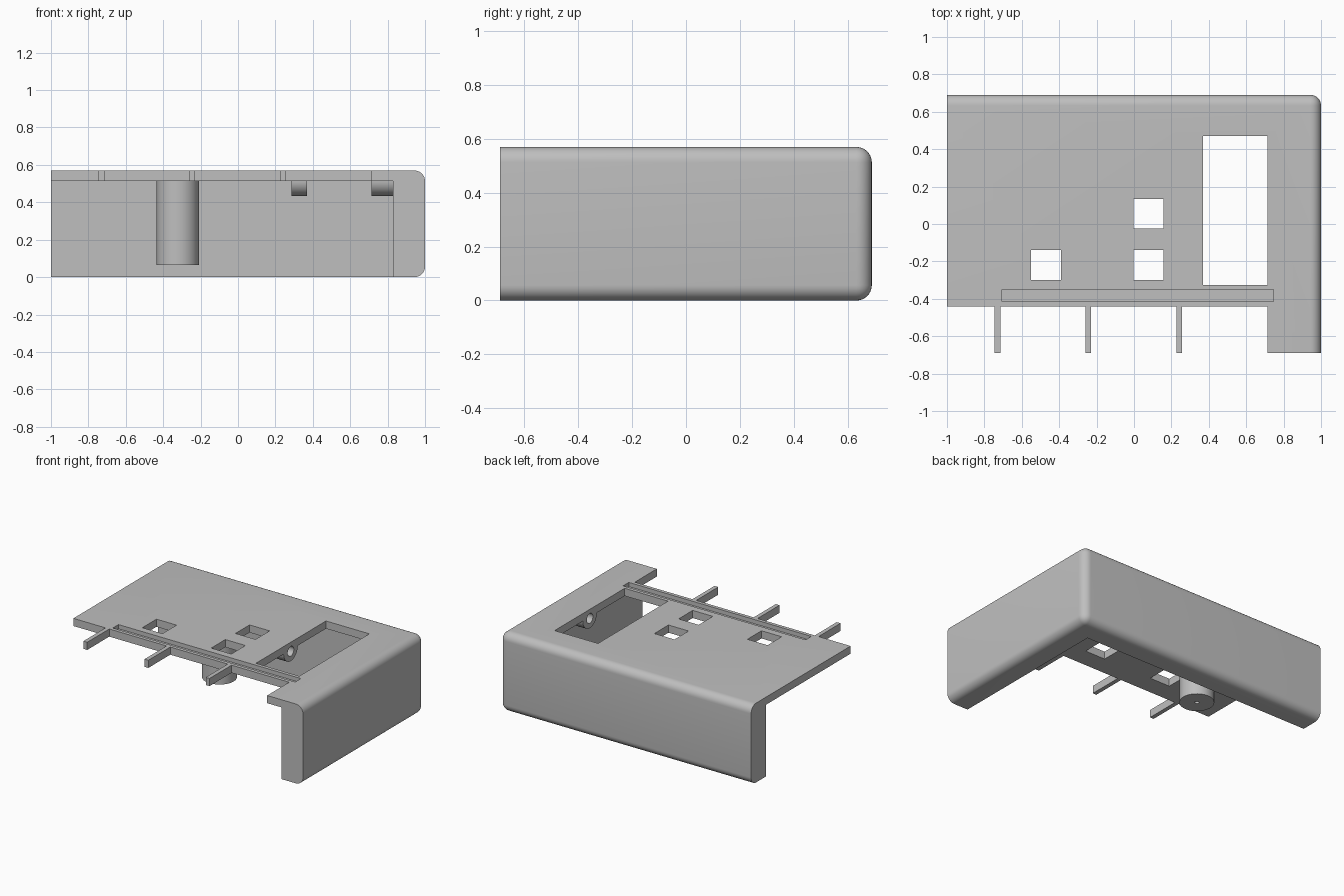
import bpy, bmesh, math
from mathutils import Matrix, Vector

if "Cube" in bpy.data.objects:
    bpy.data.objects.remove(bpy.data.objects["Cube"], do_unlink=True)

GREY = (0.52, 0.52, 0.52, 1.0)
grey = bpy.data.materials.new("plain_grey")
grey.use_nodes = True
grey.diffuse_color = GREY
grey.node_tree.nodes["Principled BSDF"].inputs["Base Color"].default_value = GREY

# Main dimensions
HALF_Y, TOP, UNDER = 0.69, 0.57, 0.515
WALL_X, WALL_Y, FRONT = 0.83, 0.52, -0.44


def finish(name, bm):
    mesh = bpy.data.meshes.new(name)
    bm.to_mesh(mesh)
    bm.free()
    mesh.materials.append(grey)
    obj = bpy.data.objects.new(name, mesh)
    bpy.context.collection.objects.link(obj)
    return obj


def box_bm(x0, x1, y0, y1, z0, z1):
    bm = bmesh.new()
    size = Matrix.Diagonal((x1 - x0, y1 - y0, z1 - z0, 1))
    centre = Matrix.Translation(((x0 + x1) / 2, (y0 + y1) / 2, (z0 + z1) / 2))
    bmesh.ops.create_cube(bm, size=1, matrix=centre @ size)
    return bm


def box(name, *bounds):
    return finish(name, box_bm(*bounds))


def cylinder(name, centre, radius, length, along_x=False):
    bm = bmesh.new()
    turn = Matrix.Rotation(math.pi / 2 if along_x else 0, 4, 'Y')
    bmesh.ops.create_cone(bm, cap_ends=True, segments=48, radius1=radius,
                          radius2=radius, depth=length,
                          matrix=Matrix.Translation(centre) @ turn)
    return finish(name, bm)


def cut(obj, cutter, keep=False):
    mod = obj.modifiers.new("cut", 'BOOLEAN')
    mod.operation, mod.solver, mod.object = 'DIFFERENCE', 'EXACT', cutter
    cutter.hide_render = True
    bpy.context.view_layer.objects.active = obj
    bpy.ops.object.modifier_apply(modifier=mod.name)
    if not keep:
        bpy.data.objects.remove(cutter, do_unlink=True)


def smooth(obj):
    bpy.ops.object.select_all(action='DESELECT')
    obj.select_set(True)
    bpy.context.view_layer.objects.active = obj
    bpy.ops.object.shade_smooth_by_angle(angle=math.radians(30))


# Corner shell: block with rounded outer right and back edges
bm = box_bm(-1, 1, -HALF_Y, HALF_Y, 0, TOP)
outer = {f for f in bm.faces if f.normal.x > 0.9 or f.normal.y > 0.9}
ends = {f for f in bm.faces if f.normal.x < -0.9 or f.normal.y < -0.9}
edges = [e for e in bm.edges
         if outer & set(e.link_faces) and not ends & set(e.link_faces)]
bmesh.ops.bevel(bm, geom=edges, offset=0.057, segments=8, profile=0.5, affect='EDGES')
shell = finish("corner_shell", bm)

# Hollow underside and stepped front edge
cut(shell, box("hollow", -2, WALL_X, -2, WALL_Y, -1, UNDER))
cut(shell, box("front_step", -2, 0.715, -2, FRONT, -1, 2))

# Large window, three square openings and the shallow groove
cut(shell, box("large_window", 0.37, 0.715, -0.325, 0.47, 0.3, 1))
for x, y in ((-0.47, -0.22), (0.077, -0.22), (0.077, 0.055)):
    cut(shell, box("opening", x - 0.08, x + 0.08, y - 0.08, y + 0.08, 0.3, 1))
cut(shell, box("groove", -0.705, 0.745, -0.415, -0.35, TOP - 0.03, 1))

# Pivot lugs on both sides of the large window
for side, x0, x1, hole_x in (("left", 0.715, WALL_X, 0.74), ("right", 0.285, 0.37, 0.345)):
    lug = cylinder(side + "_pivot_lug", ((x0 + x1) / 2, 0.07, UNDER), 0.08, x1 - x0, True)
    cut(lug, box("lug_trim", 0, 1, -1, 1, UNDER, 1))
    hole = cylinder("pivot_hole", (hole_x, 0.07, UNDER - 0.01), 0.035, 0.08, True)
    cut(lug, hole, keep=True)
    cut(shell, hole)
    smooth(lug)
smooth(shell)

# Screw post with pilot hole
post = cylinder("screw_post", (-0.322, 0.25, (0.065 + UNDER) / 2), 0.113, UNDER - 0.065)
cut(post, cylinder("pilot_hole", (-0.322, 0.25, 0.1), 0.014, 0.4))
smooth(post)

# Front tabs
for i, x in enumerate((-0.73, -0.245, 0.242)):
    box("front_tab_%d" % (i + 1), x - 0.015, x + 0.015, -HALF_Y, FRONT, UNDER, TOP)
